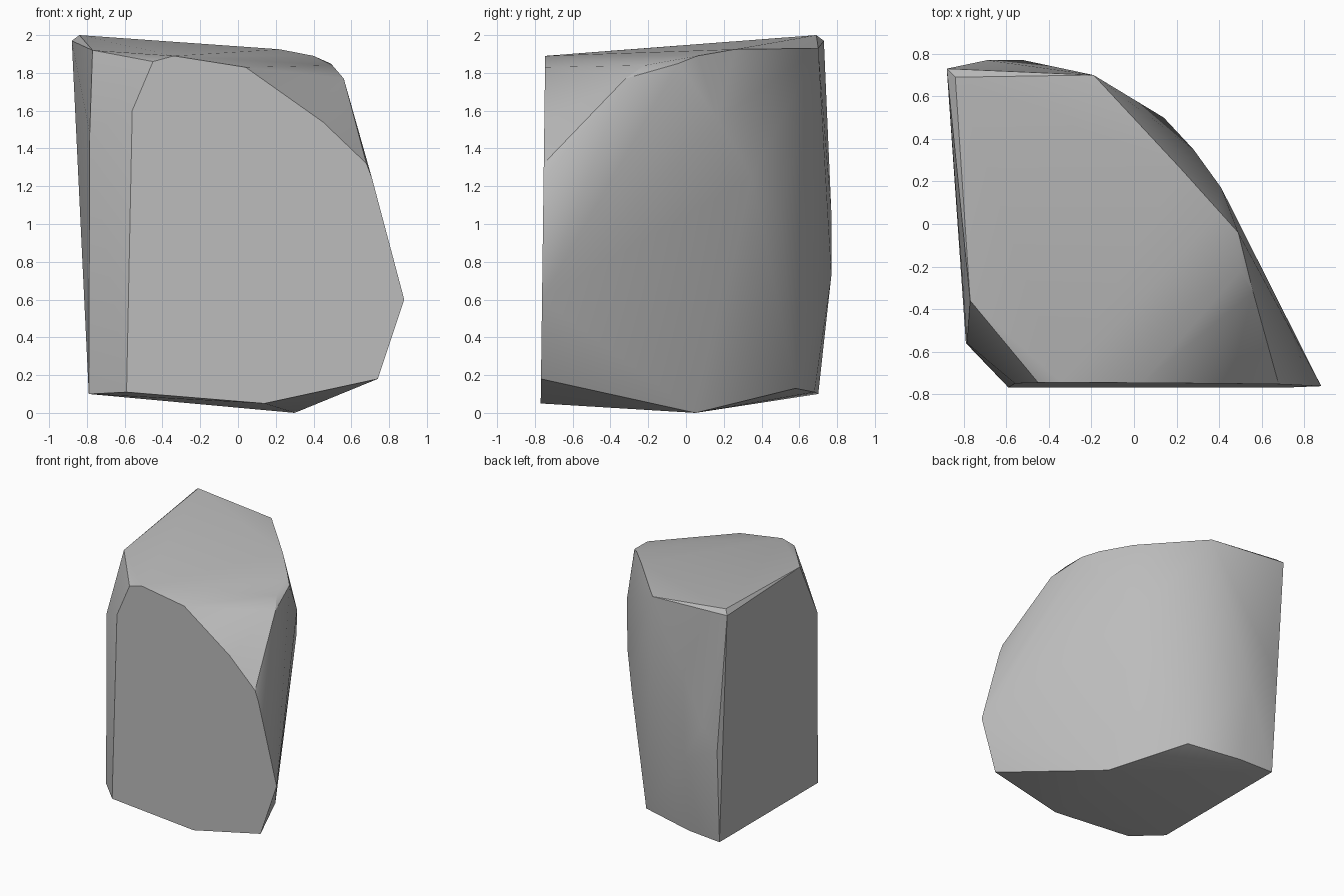
import bpy
import bmesh
import math

default_cube = bpy.data.objects.get("Cube")
if default_cube:
    bpy.data.objects.remove(default_cube, do_unlink=True)


def make_material(name, colour):
    material = bpy.data.materials.new(name)
    material.use_nodes = True
    material.diffuse_color = colour
    shader = next(n for n in material.node_tree.nodes if n.type == "BSDF_PRINCIPLED")
    shader.inputs["Base Color"].default_value = colour
    shader.inputs["Roughness"].default_value = 0.9
    return material


def front_plane(x, z):
    """Place an outline point on the slightly leaning front face."""
    return (x, -0.77 + 0.013 * z, z)


def build_chipped_block(name, corners, material, sharp_angle):
    """Wrap a convex skin around the corners and soften shallow edges."""
    mesh = bpy.data.meshes.new(name)
    bm = bmesh.new()
    for corner in corners:
        bm.verts.new(corner)
    hull = bmesh.ops.convex_hull(bm, input=bm.verts, use_existing_faces=False)
    loose = {g for g in hull["geom_interior"] + hull["geom_unused"]
             if isinstance(g, bmesh.types.BMVert)}
    bmesh.ops.delete(bm, geom=list(loose), context="VERTS")
    bmesh.ops.recalc_face_normals(bm, faces=bm.faces)
    bm.to_mesh(mesh)
    bm.free()
    mesh.materials.append(material)
    block = bpy.data.objects.new(name, mesh)
    bpy.context.collection.objects.link(block)
    bpy.ops.object.select_all(action="DESELECT")
    block.select_set(True)
    bpy.context.view_layer.objects.active = block
    bpy.ops.object.shade_smooth_by_angle(angle=sharp_angle)
    return block


# Broad flat front face, as an outline of x and z
front_outline = [
    (-.59, .11), (-.03, .08), (.14, .05), (.74, .18), (.88, .6), (.71, 1.24),
    (.68, 1.32), (.45, 1.54), (.04, 1.83), (-.34, 1.89), (-.45, 1.86), (-.56, 1.6),
]
front_face = [front_plane(x, z) for x, z in front_outline]

# Flat side wall, with a chipped front corner
side_wall = [
    (-.79, -.56, .1), (-.785, -.56, 1.48), (-.77, -.36, 1.92),
    (-.88, .73, 1.97), (-.8, .745, .85), (-.79, .7, .1),
]

# Sloping top with its raised back corner
top_rim = [
    (-.84, .69, 2), (-.19, .7, 1.93), (.22, .26, 1.925), (.4, .06, 1.89),
    (.49, -.04, 1.85), (.5, -.22, 1.84), (.56, -.32, 1.77),
]

# Rounded back, swinging around to the other side
back_bulge = [
    (-.69, .77, 1.05), (-.52, .77, .73), (.14, .5, 1.03),
    (.28, .35, 1.25), (.41, .17, 1.55),
]

# Underside, rising towards the back
underside = [(.3, .05, 0), (-.05, .58, .13), (-.5, .68, .11)]

stone_grey = make_material("stone grey", (.5, .5, .5, 1))
build_chipped_block(
    "rock",
    front_face + side_wall + top_rim + back_bulge + underside,
    stone_grey,
    math.radians(30),
)
